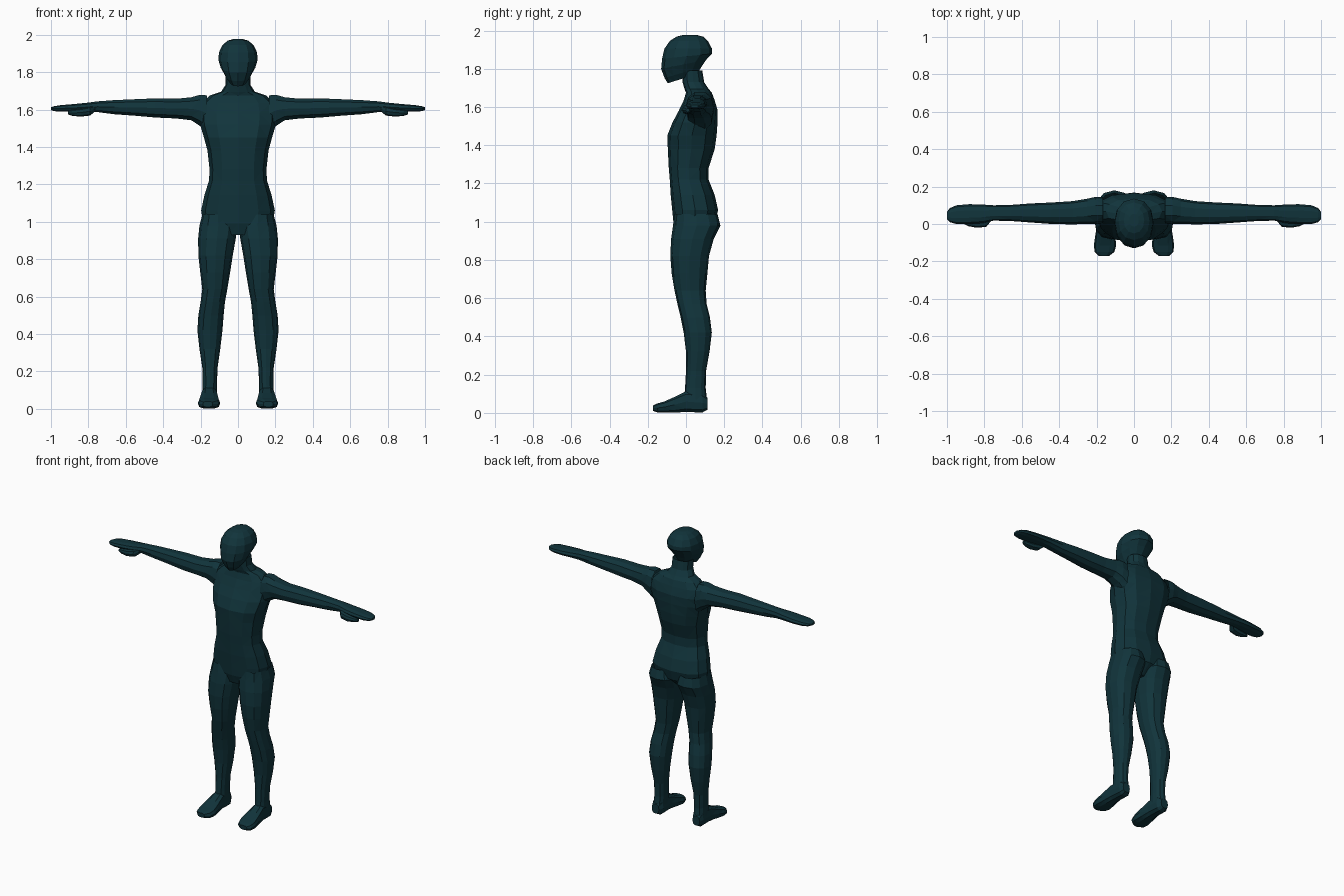
import bpy, bmesh, math

skin = bpy.data.materials.new("dark_teal")
skin.diffuse_color = (0.0055, 0.034, 0.044, 1)


def loft(name, rings, axis, sides=12, power=0.85, caps=(True, True), mirror=False):
    """Skin rings (position, a_min, a_max, b_min, b_max[, slope along b])."""
    bm = bmesh.new()
    loops = []
    for t, a0, a1, b0, b1, *slope in rings:
        loop = []
        for i in range(sides):
            ang = 2 * math.pi * i / sides
            c, s = math.cos(ang), math.sin(ang)
            a = (a0 + a1) / 2 + (a1 - a0) / 2 * math.copysign(abs(c) ** power, c)
            b = (b0 + b1) / 2 + (b1 - b0) / 2 * math.copysign(abs(s) ** power, s)
            p = t + (slope[0] * b if slope else 0)
            co = {"x": (p, a, b), "y": (a, p, b), "z": (a, b, p)}[axis]
            loop.append(bm.verts.new(co))
        loops.append(loop)
    for lo, hi in zip(loops, loops[1:]):
        for i in range(sides):
            j = (i + 1) % sides
            bm.faces.new((lo[i], lo[j], hi[j], hi[i]))
    if caps[0]:
        bm.faces.new(loops[0])
    if caps[1]:
        bm.faces.new(loops[-1])
    bmesh.ops.triangulate(bm, faces=bm.faces[:])
    bmesh.ops.recalc_face_normals(bm, faces=bm.faces[:])
    # open lofts still need outward normals
    if bm.calc_volume(signed=True) < 0:
        bmesh.ops.reverse_faces(bm, faces=bm.faces[:])
    mesh = bpy.data.meshes.new(name)
    bm.to_mesh(mesh)
    bm.free()
    mesh.materials.append(skin)
    ob = bpy.data.objects.new(name, mesh)
    bpy.context.collection.objects.link(ob)
    if mirror:
        ob.modifiers.new("mirror", "MIRROR")
    return ob


def sym(z, w, y0, y1, slope=0):
    return (z, -w, w, y0, y1, slope)


# Torso, from crotch to neck
loft("torso", [
    sym(0.93, 0.09, -0.045, 0.08), sym(0.99, 0.185, -0.065, 0.15),
    sym(1.06, 0.197, -0.072, 0.168), sym(1.14, 0.18, -0.08, 0.15),
    sym(1.22, 0.155, -0.085, 0.118), sym(1.28, 0.152, -0.09, 0.118),
    sym(1.38, 0.163, -0.095, 0.15), sym(1.45, 0.182, -0.098, 0.16),
    sym(1.52, 0.203, -0.07, 0.165), sym(1.58, 0.208, -0.038, 0.166),
    sym(1.635, 0.195, -0.012, 0.15), sym(1.675, 0.15, 0.0, 0.135),
    sym(1.695, 0.09, -0.008, 0.118), sym(1.73, 0.068, -0.018, 0.095),
    sym(1.79, 0.066, -0.02, 0.085)], "z", caps=(True, False))

# Head, with a tilted jaw
loft("head", [
    sym(1.755, 0.045, -0.095, 0.06, 0.33), sym(1.785, 0.068, -0.112, 0.08, 0.30),
    sym(1.825, 0.092, -0.13, 0.105, 0.2), sym(1.865, 0.105, -0.125, 0.135, 0.1),
    sym(1.905, 0.102, -0.113, 0.136), sym(1.945, 0.083, -0.085, 0.115),
    sym(1.968, 0.055, -0.05, 0.09), sym(1.977, 0.025, -0.015, 0.055)],
    "z", sides=12, power=0.92)

# Legs
loft("leg", [
    (1.04, 0.025, 0.19, -0.06, 0.165), (0.98, 0.004, 0.206, -0.068, 0.18),
    (0.91, 0.012, 0.213, -0.078, 0.145), (0.82, 0.028, 0.212, -0.082, 0.12),
    (0.73, 0.042, 0.202, -0.075, 0.112), (0.64, 0.057, 0.191, -0.06, 0.103),
    (0.57, 0.07, 0.2, -0.045, 0.108), (0.50, 0.077, 0.212, -0.028, 0.125),
    (0.42, 0.083, 0.217, -0.012, 0.135), (0.32, 0.095, 0.206, 0.0, 0.123),
    (0.22, 0.109, 0.191, 0.0, 0.105), (0.13, 0.113, 0.189, -0.005, 0.103),
    (0.07, 0.112, 0.193, -0.01, 0.11)], "z", caps=(False, False), mirror=True)

# Feet, from heel to toe
loft("foot", [
    (0.112, 0.128, 0.182, 0.015, 0.08), (0.085, 0.112, 0.193, 0.0, 0.105),
    (0.0, 0.11, 0.197, 0.003, 0.115), (-0.06, 0.101, 0.207, 0.0, 0.085),
    (-0.115, 0.095, 0.215, 0.0, 0.06), (-0.15, 0.105, 0.21, 0.002, 0.05),
    (-0.172, 0.135, 0.188, 0.01, 0.04)], "y", sides=10, power=0.7, mirror=True)

# Arms with flat hands
loft("arm", [
    (0.165, 0.0, 0.145, 1.475, 1.68), (0.205, 0.0, 0.145, 1.51, 1.682),
    (0.25, 0.0, 0.135, 1.54, 1.668), (0.33, -0.002, 0.122, 1.55, 1.66),
    (0.44, 0.0, 0.115, 1.555, 1.662), (0.55, 0.008, 0.11, 1.565, 1.657),
    (0.66, 0.016, 0.102, 1.573, 1.652), (0.75, 0.018, 0.1, 1.585, 1.645),
    (0.81, 0.005, 0.104, 1.588, 1.637), (0.88, 0.0, 0.106, 1.587, 1.63),
    (0.95, 0.0, 0.1, 1.588, 1.624), (0.985, 0.01, 0.085, 1.591, 1.618),
    (1.0, 0.025, 0.065, 1.597, 1.612)], "x", sides=10,
    caps=(False, True), mirror=True)

# Thumbs
loft("thumb", [
    (0.765, 0.015, 0.05, 1.59, 1.62), (0.79, -0.015, 0.035, 1.568, 1.615),
    (0.84, -0.02, 0.03, 1.562, 1.605), (0.885, -0.012, 0.025, 1.566, 1.598),
    (0.91, 0.0, 0.018, 1.574, 1.592)], "x", sides=8, mirror=True)
